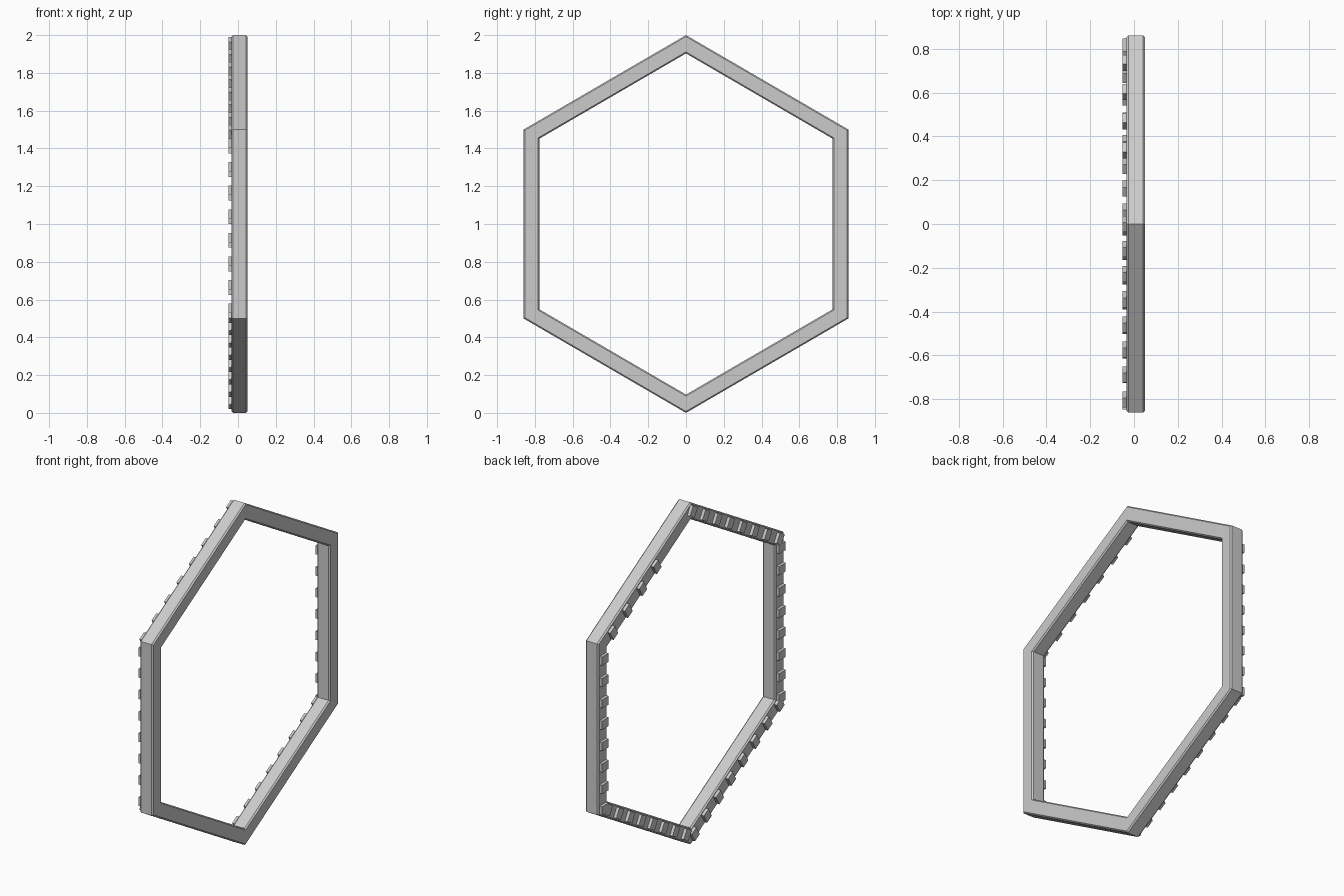
import bpy, bmesh
from math import radians, sin, cos, atan2
from mathutils import Matrix, Vector

if "Cube" in bpy.data.objects:
    bpy.data.objects.remove(bpy.data.objects["Cube"])

# Slightly chamfered cross-section: (radius, x)
c = 0.008
x0, x1, r0, r1 = -0.034, 0.05, 0.903, 1.0
profile = [(r1 - c, x0), (r1, x0 + c), (r1, x1 - c), (r1 - c, x1),
           (r0 + c, x1), (r0, x1 - c), (r0, x0 + c), (r0 + c, x0)]


def hex_point(i, r, x=0.0):
    a = radians(60 * i)
    return Vector((x, sin(a) * r * 0.993, 1 + cos(a) * r))


def finish(bm, name):
    bmesh.ops.recalc_face_normals(bm, faces=bm.faces[:])
    mesh = bpy.data.meshes.new(name)
    bm.to_mesh(mesh)
    bm.free()
    obj = bpy.data.objects.new(name, mesh)
    bpy.context.collection.objects.link(obj)
    return obj


# Hexagonal frame: profile swept round six mitred corners
bm = bmesh.new()
rings = [[bm.verts.new(hex_point(i, r, x)) for r, x in profile] for i in range(6)]
n = len(profile)
for i in range(6):
    a, b = rings[i], rings[(i + 1) % 6]
    for k in range(n):
        m = (k + 1) % n
        bm.faces.new((a[k], a[m], b[m], b[k]))
finish(bm, "hexagon_frame")

# Rear blocks: per side, first and last position along the side, and count
runs = [(0.41, 0.90, 4), (0.08, 1.0, 8), (0.04, 0.93, 8),
        (0.02, 0.98, 8), (0.03, 0.95, 8), (0.02, 1.0, 8)]
bm = bmesh.new()
for i, (start, end, count) in enumerate(runs):
    p, q = hex_point(i, 0.951), hex_point(i + 1, 0.951)
    d = q - p
    turn = Matrix.Rotation(atan2(d.z, d.y), 4, 'X')
    for k in range(count):
        pos = p.lerp(q, start + (end - start) * k / (count - 1))
        pos.x = -0.038
        size = Matrix.Diagonal((0.027, 0.05, 0.06, 1))
        bmesh.ops.create_cube(bm, size=1, matrix=Matrix.Translation(pos) @ turn @ size)
finish(bm, "rear_blocks")
